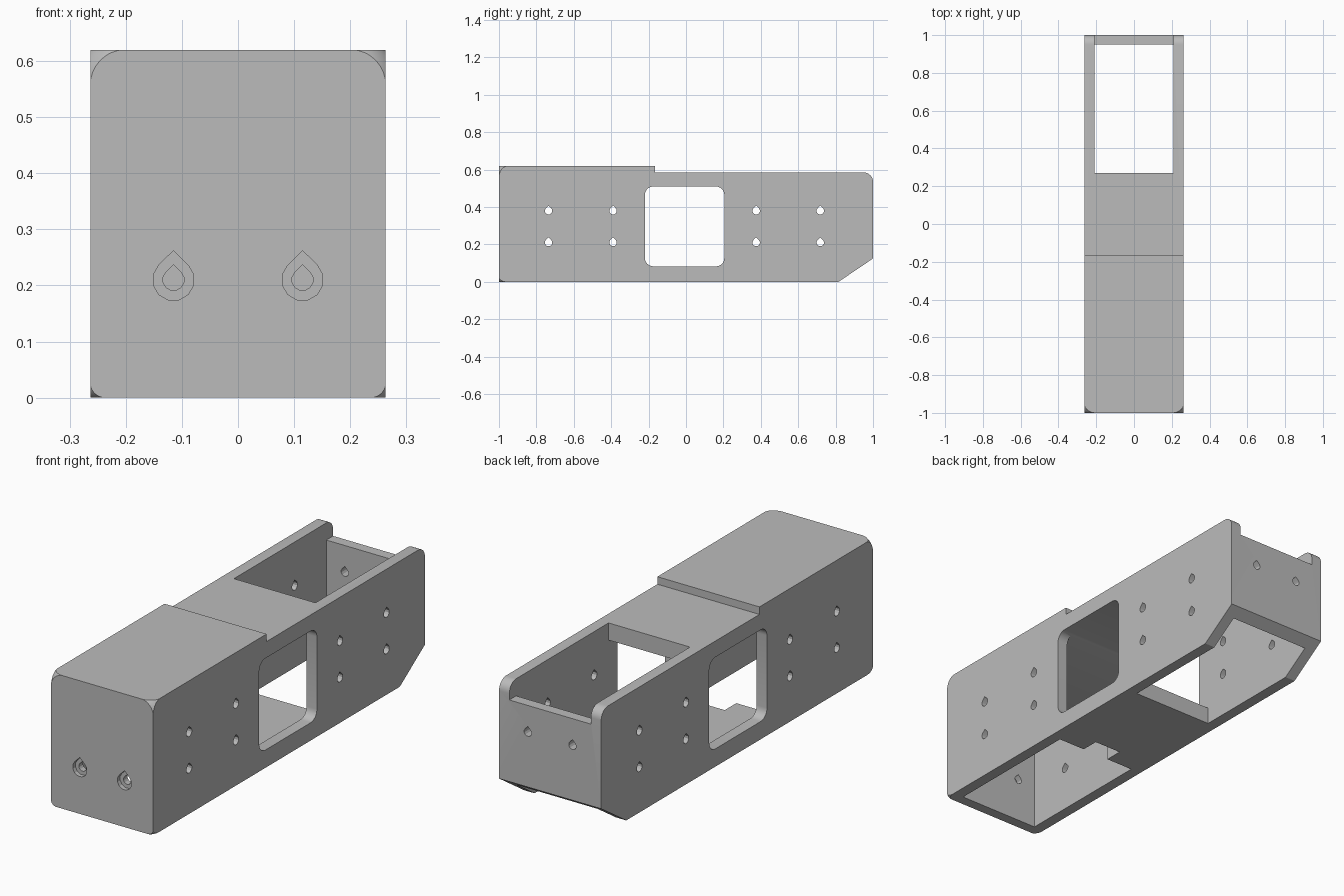
import bpy, bmesh, math
from mathutils import Vector

if "Cube" in bpy.data.objects:
    bpy.data.objects.remove(bpy.data.objects["Cube"], do_unlink=True)

W, WALL = 0.263, 0.053          # half width, wall thickness
TOP, DECK = 0.62, 0.585         # raised front and lower rear heights
FLOOR, CEIL = 0.08, 0.505       # inside heights

grey = bpy.data.materials.new("plain grey")
grey.use_nodes = True
colour = (0.5, 0.5, 0.5, 1)
grey.diffuse_color = colour
grey.node_tree.nodes["Principled BSDF"].inputs["Base Color"].default_value = colour


def finish(bm, name):
    bmesh.ops.recalc_face_normals(bm, faces=bm.faces)
    mesh = bpy.data.meshes.new(name)
    bm.to_mesh(mesh)
    bm.free()
    mesh.materials.append(grey)
    obj = bpy.data.objects.new(name, mesh)
    bpy.context.collection.objects.link(obj)
    return obj


def prism(name, outline, axis, start, end):
    """Extrude an outline along x (points are y, z) or y (points are x, z)."""
    bm = bmesh.new()
    place = (lambda a, b, t: (t, a, b)) if axis == "x" else (lambda a, b, t: (a, t, b))
    face = bm.faces.new([bm.verts.new(place(a, b, start)) for a, b in outline])
    new = bmesh.ops.extrude_face_region(bm, geom=[face])["geom"]
    moved = [v for v in new if isinstance(v, bmesh.types.BMVert)]
    bmesh.ops.translate(bm, verts=moved, vec=place(0, 0, end - start))
    return finish(bm, name)


def box(name, low, high):
    (x0, y0, z0), (x1, y1, z1) = low, high
    return prism(name, [(y0, z0), (y1, z0), (y1, z1), (y0, z1)], "x", x0, x1)


def arc(cx, cz, r, a0, a1, n):
    steps = [math.radians(a0 + (a1 - a0) * i / n) for i in range(n + 1)]
    return [(cx + r * math.cos(a), cz + r * math.sin(a)) for a in steps]


def teardrop(cx, cz, r):
    return arc(cx, cz, r, 135, 405, 9) + [(cx, cz + r * 1.41)]


def cut(target, cutter):
    mod = target.modifiers.new("cut", "BOOLEAN")
    mod.operation, mod.solver, mod.object = "DIFFERENCE", "EXACT", cutter
    bpy.context.view_layer.objects.active = target
    bpy.ops.object.modifier_apply(modifier=mod.name)
    bpy.data.objects.remove(cutter, do_unlink=True)


# Outer block with raised front, rounded rear top and sloped rear bottom
side = [(-1, 0), (0.815, 0), (1, 0.125)] + arc(0.95, DECK - 0.05, 0.05, 0, 90, 8)
side += [(-0.165, DECK), (-0.165, TOP), (-1, TOP)]
body = prism("channel_body", side, "x", -W, W)

# Hollow inside, floor openings, roof opening and lowered rear wall
inner = W - WALL
cut(body, box("hollow", (-inner, -0.95, FLOOR), (inner, 0.95, CEIL)))
for y0, y1 in ((-0.95, -0.27), (0.27, 0.95)):
    cut(body, box("floor_opening", (-inner, y0, -0.1), (inner, y1, 0.2)))
cut(body, box("floor_notch", (-0.07, -0.4, -0.1), (0.07, -0.185, 0.2)))
cut(body, box("roof_opening", (-inner, 0.27, 0.4), (inner, 0.95, 0.8)))
cut(body, box("rear_wall_top", (-inner, 0.9, CEIL), (inner, 1.1, 0.8)))

# Rounded side windows
r = 0.045
y0, y1, z0, z1 = -0.22, 0.205, 0.083, 0.51
window = arc(y1 - r, z1 - r, r, 0, 90, 6) + arc(y0 + r, z1 - r, r, 90, 180, 6)
window += arc(y0 + r, z0 + r, r, 180, 270, 6) + arc(y1 - r, z0 + r, r, 270, 360, 6)
cut(body, prism("window", window, "x", -0.4, 0.4))

# Teardrop screw holes in the sides, front and rear
for y in (-0.735, -0.39, 0.375, 0.718):
    for z in (0.21, 0.38):
        cut(body, prism("side_hole", teardrop(y, z, 0.02), "x", -0.4, 0.4))
for x in (-0.115, 0.115):
    cut(body, prism("front_hole", teardrop(x, 0.21, 0.019), "y", -1.1, -0.9))
    cut(body, prism("front_recess", teardrop(x, 0.21, 0.037), "y", -1.1, -0.98))
    cut(body, prism("rear_hole", teardrop(x, 0.38, 0.019), "y", 0.9, 1.1))

# Ball-rounded front corners
for sx in (-1, 1):
    for z, sz, size in ((TOP, 1, (0.063, 0.05, 0.063)), (0, -1, (0.028, 0.045, 0.025))):
        d = Vector(size)
        out = Vector((sx, -1, sz))
        corner = Vector((sx * W, -1, z))
        a, b = corner - out * d * 0.96, corner + out * 0.05
        low = [min(p) for p in zip(a, b)]
        high = [max(p) for p in zip(a, b)]
        block = box("corner_block", low, high)
        bm = bmesh.new()
        bmesh.ops.create_uvsphere(bm, u_segments=48, v_segments=24, radius=1.42)
        bmesh.ops.scale(bm, vec=d, verts=bm.verts)
        bmesh.ops.translate(bm, vec=corner - out * d, verts=bm.verts)
        cut(block, finish(bm, "corner_ball"))
        cut(body, block)

# Smooth the curves, keep the edges sharp
bpy.ops.object.select_all(action="DESELECT")
body.select_set(True)
bpy.context.view_layer.objects.active = body
bpy.ops.object.shade_smooth_by_angle(angle=math.radians(25))
